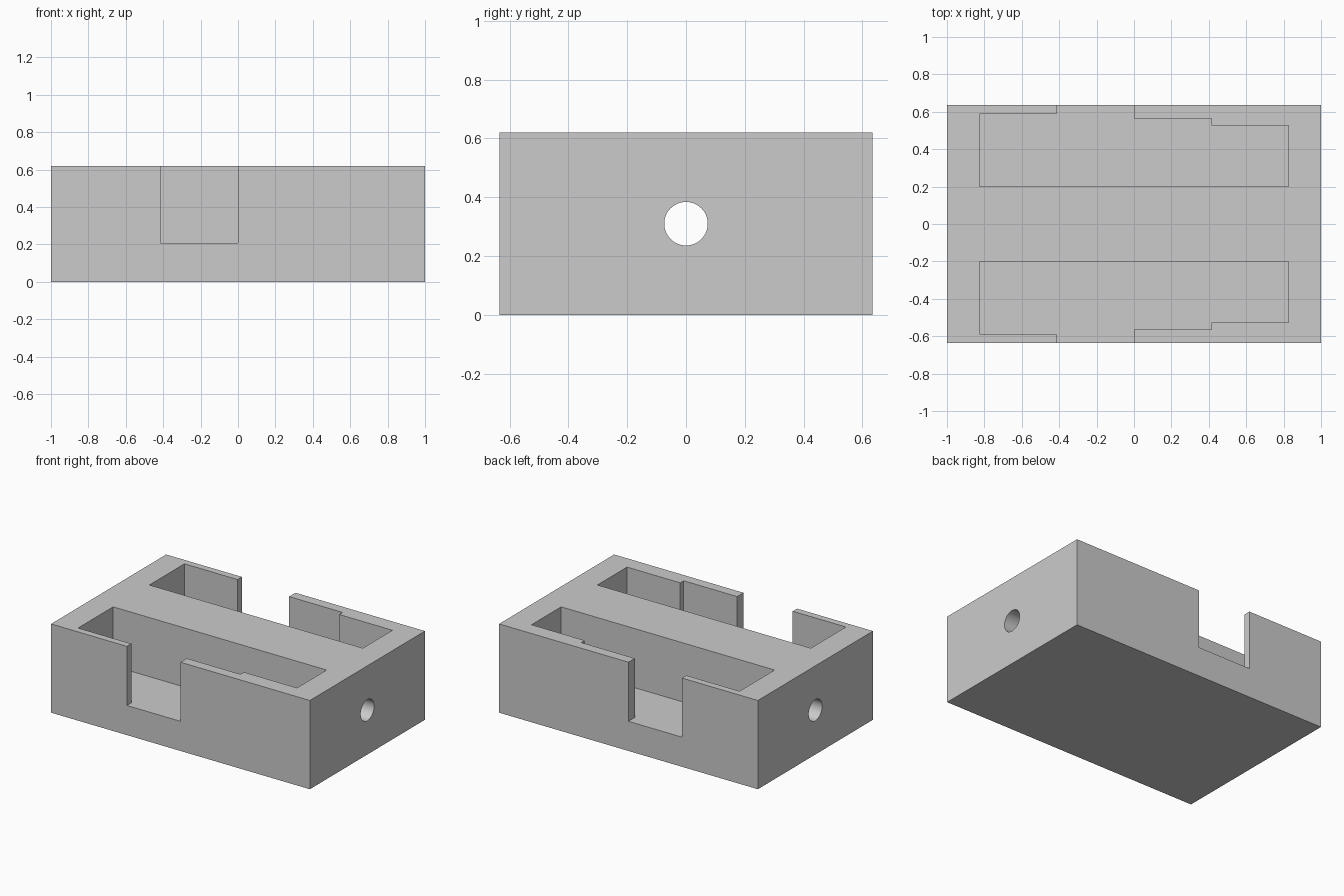
import bpy, bmesh, math
from mathutils import Matrix

cube = bpy.data.objects.get("Cube")
if cube:
    bpy.data.objects.remove(cube, do_unlink=True)

HALF_X, HALF_Y, HEIGHT = 1.0, 0.635, 0.62
FLOOR = 0.207

grey = bpy.data.materials.new("light grey")
grey.use_nodes = True
colour = (0.6, 0.6, 0.6, 1)
grey.diffuse_color = colour
grey.node_tree.nodes["Principled BSDF"].inputs["Base Color"].default_value = colour


def add_object(name, bm):
    mesh = bpy.data.meshes.new(name)
    bmesh.ops.recalc_face_normals(bm, faces=bm.faces)
    bm.to_mesh(mesh)
    bm.free()
    mesh.materials.append(grey)
    obj = bpy.data.objects.new(name, mesh)
    bpy.context.collection.objects.link(obj)
    return obj


def prism(name, outline, bottom, top):
    bm = bmesh.new()
    face = bm.faces.new([bm.verts.new((x, y, bottom)) for x, y in outline])
    extruded = bmesh.ops.extrude_face_region(bm, geom=[face])["geom"]
    moved = [v for v in extruded if isinstance(v, bmesh.types.BMVert)]
    bmesh.ops.translate(bm, verts=moved, vec=(0, 0, top - bottom))
    return add_object(name, bm)


# Solid block
block = prism("housing_block", [(-HALF_X, -HALF_Y), (HALF_X, -HALF_Y),
                                (HALF_X, HALF_Y), (-HALF_X, HALF_Y)], 0, HEIGHT)

# Stepped pockets, each open through the outer wall at its notch
outer = HALF_Y + 0.1
pocket = [(-0.825, 0.2), (0.825, 0.2), (0.825, 0.527), (0.414, 0.527),
          (0.414, 0.565), (0, 0.565), (0, outer), (-0.414, outer),
          (-0.414, 0.587), (-0.825, 0.587)]
cutters = [prism(f"{side}_pocket_cutter", [(x, y * s) for x, y in pocket], FLOOR, HEIGHT + 0.1)
           for side, s in (("back", 1), ("front", -1))]

# Round bore along the central web
bm = bmesh.new()
bmesh.ops.create_cone(bm, cap_ends=True, segments=64, radius1=0.074, radius2=0.074, depth=2.4,
                      matrix=Matrix.Translation((0, 0, HEIGHT / 2)) @ Matrix.Rotation(math.pi / 2, 4, "Y"))
cutters.append(add_object("bore_cutter", bm))

for cutter in cutters:
    mod = block.modifiers.new(cutter.name, "BOOLEAN")
    mod.operation = "DIFFERENCE"
    mod.solver = "EXACT"
    mod.object = cutter

# Apply the cuts and remove the helpers
bpy.context.view_layer.objects.active = block
block.select_set(True)
for mod in list(block.modifiers):
    bpy.ops.object.modifier_apply(modifier=mod.name)
for cutter in cutters:
    bpy.data.objects.remove(cutter, do_unlink=True)

# Smooth the bore, keep the box edges sharp
bpy.ops.object.shade_smooth_by_angle(angle=math.radians(30))
